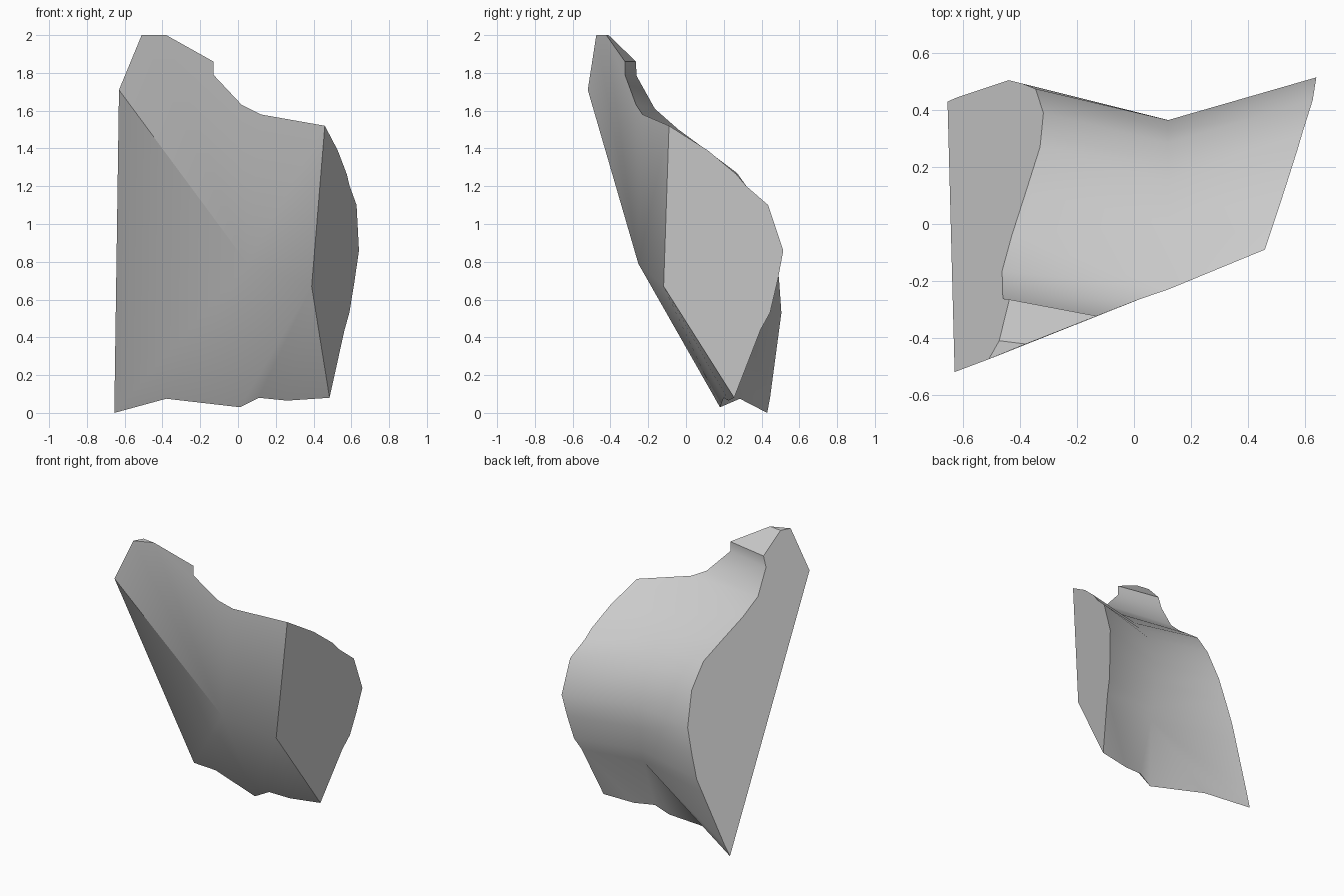
import bpy
import bmesh
import math

cube = bpy.data.objects.get("Cube")
if cube:
    bpy.data.objects.remove(cube, do_unlink=True)

bm = bmesh.new()


# Each flat break lies in a plane, so two coordinates fix a corner
def on_left(y, z):
    return bm.verts.new((0.5616 * y + 0.3267 * z - 0.8967, y, z))


def on_right(y, z):
    return bm.verts.new((0.382 + 0.379 * y + 0.0735 * z, y, z))


def on_front(x, z):
    return bm.verts.new((x, 0.394 * x - 0.272, z))


def on_middle(y, z):
    return bm.verts.new((0.12, y, z))


def chain(place, points):
    return [place(*p) for p in points]


def face(*verts):
    bm.faces.new(verts)


def strip(a, b):
    """Bridge two chains of equal length with quads."""
    for i in range(len(a) - 1):
        face(a[i], b[i], b[i + 1], a[i + 1])


def fan(tip, verts):
    for a, b in zip(verts, verts[1:]):
        face(tip, a, b)


# Outlines of the crest and of the curved back
crest_left = chain(on_left, [(-.475, 2), (-.41, 2), (-.265, 1.86),
                             (-.262, 1.785), (-.165, 1.61)])
crest_front = chain(on_front, [(-.38, 2), (-.13, 1.86), (-.13, 1.79),
                               (.02, 1.63)])
left = chain(on_left, [(-.04, 1.5), (.11, 1.39), (.27, 1.27), (.32, 1.2),
                       (.39, 1.1), (.475, .87), (.493, .7), (.505, .53),
                       (.493, .44), (.445, .08)])
middle = chain(on_middle, [(-.23, 1.58), (.01, 1.4), (.15, 1.27), (.21, 1.2),
                           (.285, 1.1), (.365, .86), (.365, .7), (.34, .53),
                           (.32, .44)])
right = chain(on_right, [(-.09, 1.52), (.115, 1.39), (.265, 1.265), (.32, 1.2),
                         (.435, 1.1), (.515, .86), (.485, .7), (.445, .53),
                         (.395, .44), (.255, .08)])

# Corners of the front and ragged bottom edge
apex = on_left(-.52, 1.71)
knee = on_front(.05, .79)
elbow = on_front(.39, .67)
bottom = chain(lambda *p: bm.verts.new(p),
               [(-.655, .43, 0), (-.38, .285, .075), (.01, .18, .03),
                (.11, .2, .08), (.26, .225, .065)])

# Crest and curved back
face(crest_left[0], crest_left[1], crest_front[0])
strip(crest_left[1:] + left[:1], crest_front + middle[:1])
strip(left[:-1], middle)
strip(middle, right[:-1])
fan(middle[-1], [left[-2], left[-1]] + bottom[:4])
fan(right[-2], [middle[-1]] + bottom[3:] + [right[-1]])

# Flat broken sides
face(apex, *crest_left, *left, bottom[0])
face(apex, crest_left[0], *crest_front, middle[0], right[0], elbow, knee)
face(elbow, *right)
face(apex, knee, bottom[2], bottom[1], bottom[0])
face(knee, elbow, bottom[4], bottom[3], bottom[2])
face(elbow, right[-1], bottom[4])

bmesh.ops.recalc_face_normals(bm, faces=bm.faces)
mesh = bpy.data.meshes.new("rock_shard")
bm.to_mesh(mesh)
bm.free()

# Plain grey stone
stone = bpy.data.materials.new("grey_stone")
stone.use_nodes = True
colour = (0.6, 0.6, 0.6, 1)
stone.diffuse_color = colour
stone.node_tree.nodes["Principled BSDF"].inputs["Base Color"].default_value = colour
mesh.materials.append(stone)

shard = bpy.data.objects.new("rock_shard", mesh)
bpy.context.collection.objects.link(shard)
bpy.ops.object.select_all(action="DESELECT")
shard.select_set(True)
bpy.context.view_layer.objects.active = shard
bpy.ops.object.shade_smooth_by_angle(angle=math.radians(35))
